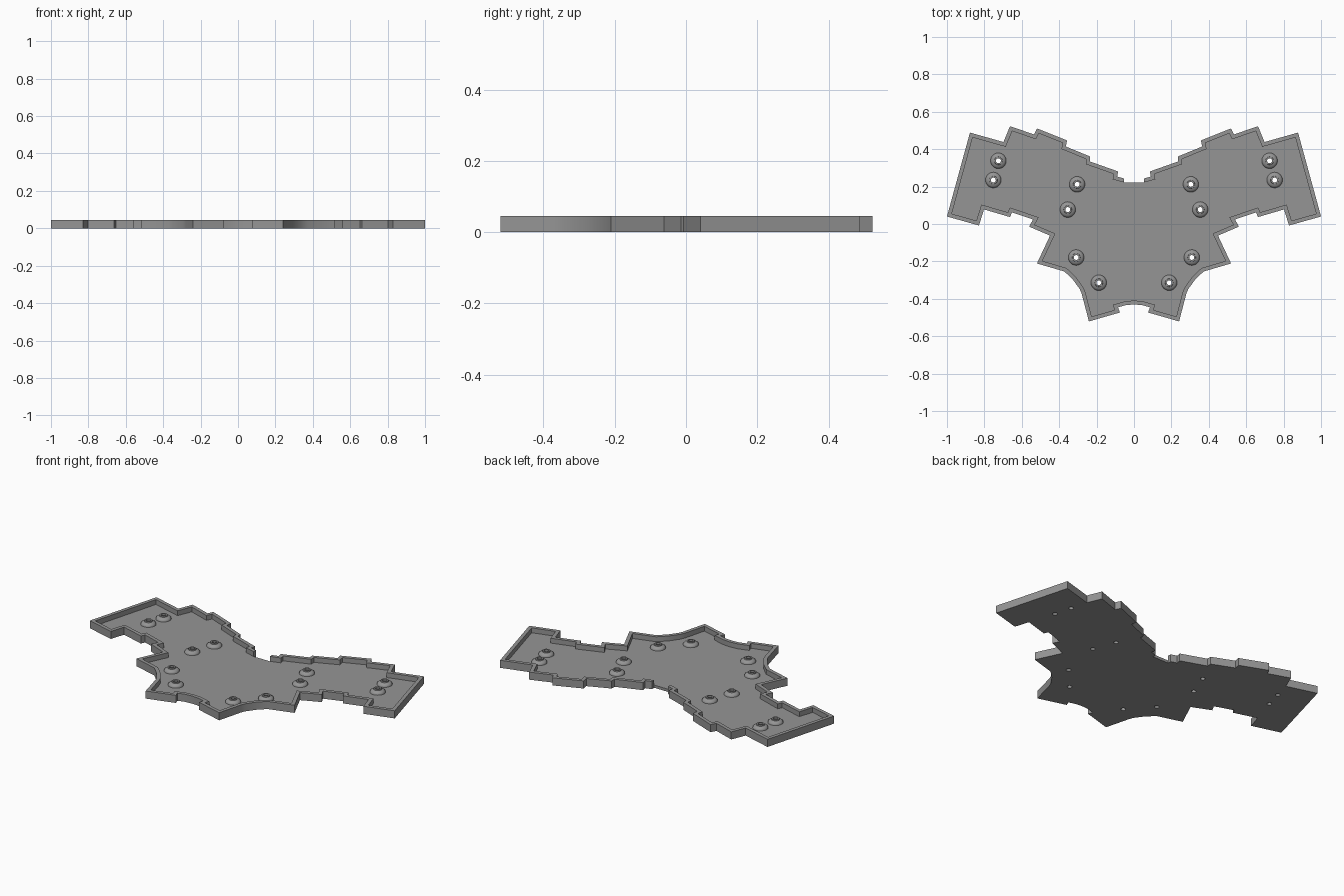
import bpy, bmesh, math
from mathutils import Vector

if "Cube" in bpy.data.objects:
    bpy.data.objects.remove(bpy.data.objects["Cube"])

FLOOR, TOP, WALL, HOLE = 0.016, 0.045, 0.021, 0.013

grey = bpy.data.materials.new("mid grey")
grey.diffuse_color = (0.30, 0.30, 0.30, 1)
grey.use_nodes = True
grey.node_tree.nodes["Principled BSDF"].inputs["Base Color"].default_value = grey.diffuse_color

# Left half of the wall's outer outline, from the rear opening round to the front centre
left = [(-.053, .243), (-.09, .254), (-.085, .281), (-.235, .334), (-.235, .361),
        (-.364, .414), (-.358, .447), (-.519, .511), (-.535, .479), (-.663, .523),
        (-.698, .438), (-.877, .489), (-1.0, .04), (-.829, -.008), (-.802, .078),
        (-.663, .037), (-.652, .062), (-.54, .024), (-.561, -.014), (-.449, -.062),
        (-.519, -.211), (-.372, -.254), (-.327, -.297), (-.290, -.348), (-.280, -.372),
        (-.241, -.521), (-.075, -.473), (-.086, -.446), (-.045, -.434), (0, -.430)]
outer = [Vector(p) for p in left] + [Vector((-x, y)) for x, y in reversed(left[:-1])]


def inset(points, d):
    """Mitred inward offset of an open counterclockwise path."""
    result = []
    for i in range(1, len(points) - 1):
        a = (points[i] - points[i - 1]).normalized()
        b = (points[i + 1] - points[i]).normalized()
        na, nb = Vector((-a.y, a.x)), Vector((-b.y, b.x))
        result.append(points[i] + (na + nb) * d / (1 + na.dot(nb)))
    return [points[0] - Vector((0, d))] + result + [points[-1] - Vector((0, d))]


inner = inset(outer, WALL)


def finish(bm, name):
    bmesh.ops.recalc_face_normals(bm, faces=bm.faces)
    mesh = bpy.data.meshes.new(name)
    bm.to_mesh(mesh)
    bm.free()
    mesh.materials.append(grey)
    ob = bpy.data.objects.new(name, mesh)
    bpy.context.collection.objects.link(ob)
    return ob


def smooth(ob, angle):
    bpy.ops.object.select_all(action='DESELECT')
    ob.select_set(True)
    bpy.context.view_layer.objects.active = ob
    bpy.ops.object.shade_smooth_by_angle(angle=math.radians(angle))


# Tray: floor with a rim wall that is open at the rear centre
bm = bmesh.new()
ring = lambda pts, z: [bm.verts.new((p.x, p.y, z)) for p in pts]
out_low, out_top = ring(outer, 0), ring(outer, TOP)
in_top, in_floor = ring(inner, TOP), ring(inner, FLOOR)
end_low = ring([inner[0], inner[-1]], 0)
for i in range(len(outer) - 1):
    j = i + 1
    bm.faces.new((out_low[i], out_low[j], out_top[j], out_top[i]))
    bm.faces.new((out_top[i], out_top[j], in_top[j], in_top[i]))
    bm.faces.new((in_top[i], in_top[j], in_floor[j], in_floor[i]))
bm.faces.new(in_floor)
bm.faces.new(out_low + [end_low[1], end_low[0]])
bm.faces.new((end_low[0], end_low[1], in_floor[-1], in_floor[0]))
for k, e in ((0, 0), (-1, 1)):
    bm.faces.new((out_low[k], out_top[k], in_top[k], in_floor[k], end_low[e]))
tray = finish(bm, "tray")

# Screw boss positions, mirrored to both sides
spots = [(.725, .338), (.752, .235), (.304, .212), (.354, .077), (.309, -.179), (.188, -.314)]
spots = [(s * x, y) for x, y in spots for s in (-1, 1)]

# Screw holes through the floor
bm = bmesh.new()
for x, y in spots:
    hole = bmesh.ops.create_cone(bm, cap_ends=True, segments=24, radius1=HOLE,
                                 radius2=HOLE, depth=.1)
    bmesh.ops.translate(bm, verts=hole["verts"], vec=(x, y, 0))
cutter = finish(bm, "hole_cutter")
mod = tray.modifiers.new("holes", 'BOOLEAN')
mod.operation, mod.solver, mod.object = 'DIFFERENCE', 'EXACT', cutter
bpy.context.view_layer.objects.active = tray
bpy.ops.object.modifier_apply(modifier=mod.name)
bpy.data.objects.remove(cutter)
smooth(tray, 35)

# Domed screw bosses with a short collar
profile = [(.042, FLOOR), (.041, .022), (.037, .027), (.031, .031), (.022, .034),
           (.021, .040), (HOLE, .040), (HOLE, FLOOR)]
N = 24
for n, (x, y) in enumerate(spots):
    bm = bmesh.new()
    rows = [[bm.verts.new((x + r * math.cos(t * math.tau / N), y + r * math.sin(t * math.tau / N), z))
             for t in range(N)] for r, z in profile]
    for a, b in zip(rows, rows[1:] + rows[:1]):
        for t in range(N):
            u = (t + 1) % N
            bm.faces.new((a[t], a[u], b[u], b[t]))
    smooth(finish(bm, f"screw_boss_{n + 1}"), 35)
